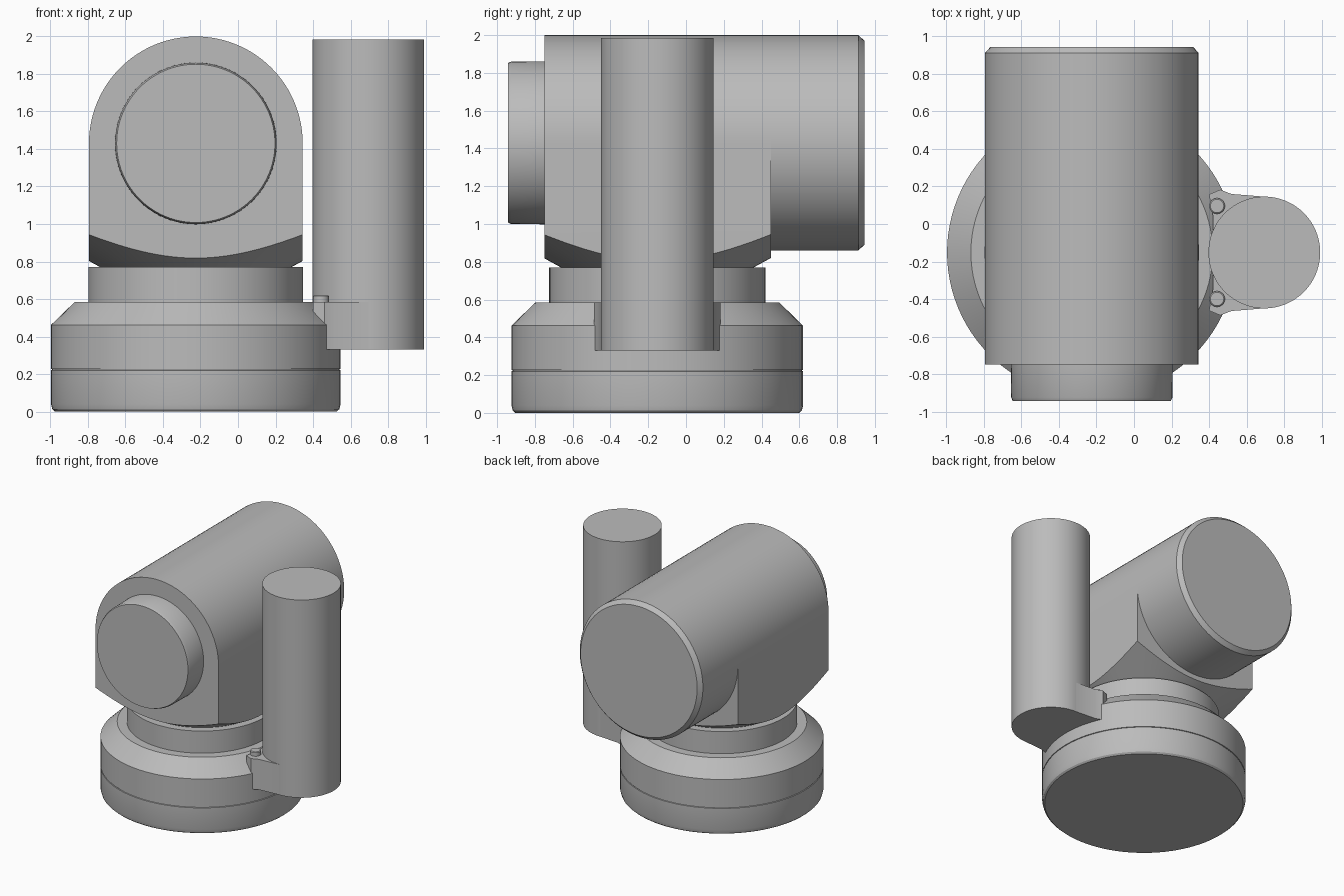
import bpy, bmesh, math
from mathutils import Matrix

cube = bpy.data.objects.get("Cube")
if cube:
    bpy.data.objects.remove(cube, do_unlink=True)

CX, CY = -0.225, -0.152      # turning axis of the base
HEAD_Z, HEAD_R = 1.43, 0.57  # axis height and radius of the head
SEG = 96

grey = bpy.data.materials.new("plain_grey")
COLOUR = (0.5, 0.5, 0.5, 1)
grey.use_nodes = True
grey.diffuse_color = COLOUR
grey.node_tree.nodes["Principled BSDF"].inputs["Base Color"].default_value = COLOUR


def finish(name, bm):
    bmesh.ops.recalc_face_normals(bm, faces=bm.faces)
    mesh = bpy.data.meshes.new(name)
    bm.to_mesh(mesh)
    bm.free()
    obj = bpy.data.objects.new(name, mesh)
    bpy.context.collection.objects.link(obj)
    mesh.materials.append(grey)
    return obj


def smooth(obj):
    bpy.ops.object.select_all(action='DESELECT')
    obj.select_set(True)
    bpy.context.view_layer.objects.active = obj
    bpy.ops.object.shade_smooth_by_angle(angle=math.radians(25))


def lathe(name, profile, matrix, seg=SEG):
    """Closed solid of revolution from (radius, height) pairs."""
    bm = bmesh.new()
    rings = []
    for r, h in profile:
        angles = [2 * math.pi * i / seg for i in range(seg)]
        rings.append([bm.verts.new((r * math.cos(a), r * math.sin(a), h)) for a in angles])
    for low, high in zip(rings, rings[1:]):
        for i in range(seg):
            j = (i + 1) % seg
            bm.faces.new((low[i], low[j], high[j], high[i]))
    bm.faces.new(rings[0])
    bm.faces.new(rings[-1])
    bm.transform(matrix)
    return finish(name, bm)


def prism(name, outline, depth, matrix):
    """Outline in the local xy plane, extruded along local z."""
    bm = bmesh.new()
    face = bm.faces.new([bm.verts.new((x, y, 0)) for x, y in outline])
    extruded = bmesh.ops.extrude_face_region(bm, geom=[face])["geom"]
    verts = [v for v in extruded if isinstance(v, bmesh.types.BMVert)]
    bmesh.ops.translate(bm, verts=verts, vec=(0, 0, depth))
    bm.transform(matrix)
    return finish(name, bm)


upright = Matrix.Translation((CX, CY, 0))
# Local z points to the back, local y points down
backward = Matrix.Translation((CX, 0, HEAD_Z)) @ Matrix.Rotation(-math.pi / 2, 4, 'X')

# Round base with a fine seam and a chamfered shoulder
smooth(lathe("base", [(0.752, 0), (0.765, 0.012), (0.772, 0.04), (0.772, 0.22),
                      (0.766, 0.222), (0.766, 0.226), (0.772, 0.228),
                      (0.772, 0.462), (0.645, 0.585)], upright))
smooth(lathe("neck", [(0.572, 0.55), (0.572, 0.77)], upright))

# Arched head block, its underside trimmed by a cone
arch = [(HEAD_R * math.cos(t), -HEAD_R * math.sin(t))
        for t in (math.pi * i / 48 for i in range(49))]
arch += [(-HEAD_R, HEAD_Z - 0.7), (HEAD_R, HEAD_Z - 0.7)]
head = prism("head_block", arch, 1.2, backward @ Matrix.Translation((0, 0, -0.75)))
cutter = lathe("underside_cutter", [(0.51, 0.77), (1.295, 1.2), (1.295, 2.2)], upright)
cutter.hide_render = True
trim = head.modifiers.new("trim", 'BOOLEAN')
trim.operation = 'INTERSECT'
trim.solver = 'EXACT'
trim.object = cutter
bpy.context.view_layer.objects.active = head
bpy.ops.object.modifier_apply(modifier=trim.name)
bpy.data.objects.remove(cutter, do_unlink=True)
smooth(head)

# Rear barrel and front lens
smooth(lathe("rear_barrel", [(HEAD_R, 0.3), (HEAD_R, 0.912), (0.54, 0.945)], backward))
smooth(lathe("front_lens", [(0.422, -0.943), (0.43, -0.925), (0.432, -0.7)], backward))

# Side cylinder and the bracket that joins it to the base
side = Matrix.Translation((0.695, CY, 0))
smooth(lathe("side_cylinder", [(0.298, 0.33), (0.298, 1.985)], side))
half = [(0.695, 0.298), (0.52, 0.312), (0.46, 0.335), (0.4, 0.31), (0.42, 0.2)]
outline = half + [(x, -y) for x, y in reversed(half)]
smooth(prism("bracket", outline, 0.255, Matrix.Translation((0, CY, 0.33))))

# Screws on the bracket ears
for label, sign in (("rear", 1), ("front", -1)):
    place = Matrix.Translation((0.443, CY + sign * 0.248, 0))
    smooth(lathe(label + "_screw", [(0.042, 0.5), (0.042, 0.615), (0.036, 0.62)], place, 24))
